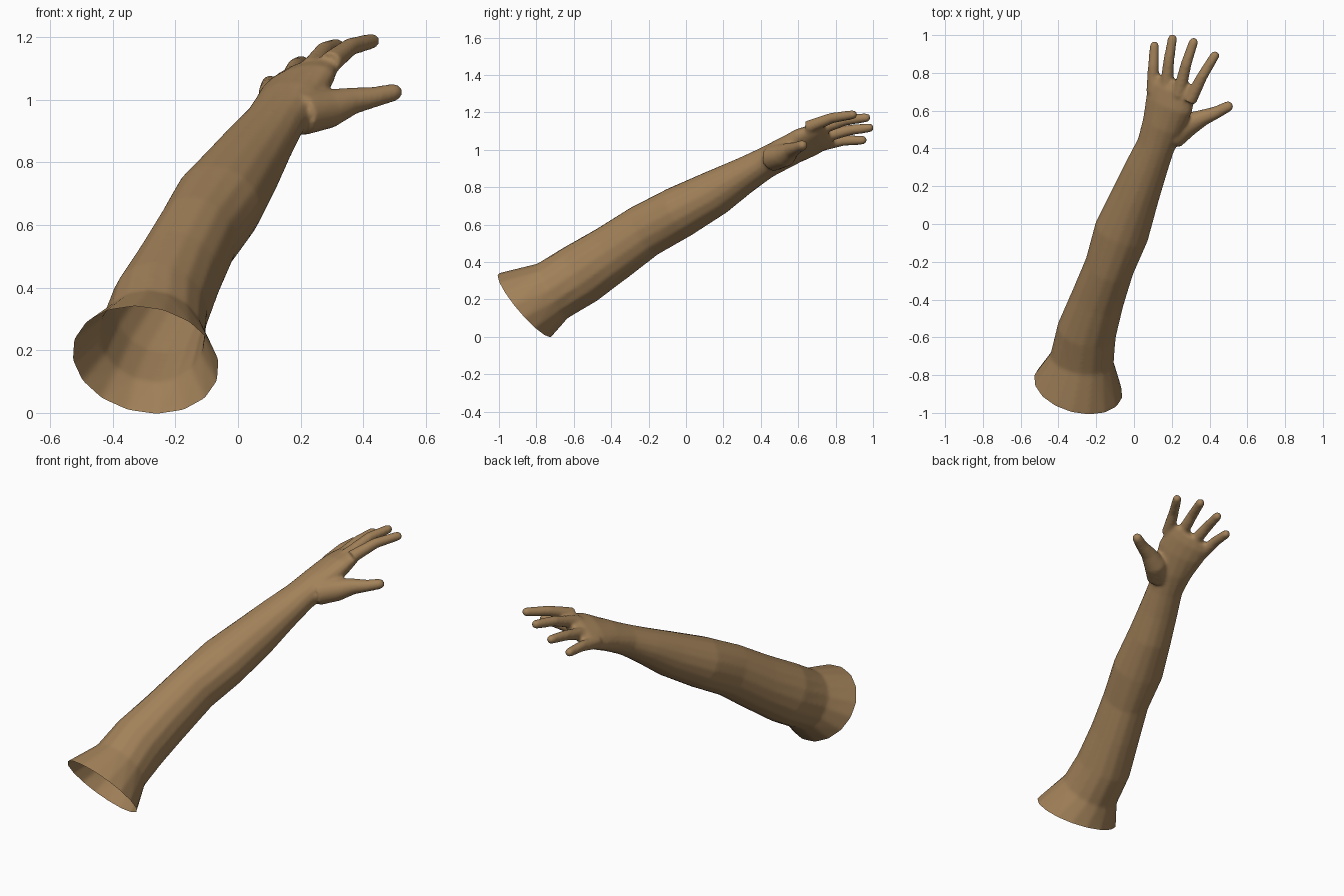
import bpy, bmesh, math
from mathutils import Vector

cube = bpy.data.objects.get("Cube")
if cube:
    bpy.data.objects.remove(cube, do_unlink=True)

SIDES = 16


def loft(bm, rows, first_dir=None):
    """Closed tube through rows of (x, y, z, half width, half thickness, roll)."""
    pts = [Vector(r[:3]) for r in rows]
    rings = []
    for i, (p, row) in enumerate(zip(pts, rows)):
        t = (pts[min(i + 1, len(pts) - 1)] - pts[max(i - 1, 0)]).normalized()
        if first_dir and i < 2:
            t = first_dir
        u = t.cross(Vector((0, 0, 1))).normalized()
        v = u.cross(t)
        roll = math.radians(row[5])
        side = u * math.cos(roll) + v * math.sin(roll)
        up = v * math.cos(roll) - u * math.sin(roll)
        ring = []
        for k in range(SIDES):
            a = 2 * math.pi * k / SIDES
            ring.append(bm.verts.new(p + side * row[3] * math.cos(a) + up * row[4] * math.sin(a)))
        rings.append(ring)
    for a, b in zip(rings, rings[1:]):
        for k in range(SIDES):
            n = (k + 1) % SIDES
            bm.faces.new((a[k], a[n], b[n], b[k]))
    bm.faces.new(rings[0][::-1])
    bm.faces.new(rings[-1])


def digit(bm, points, radii):
    """Round finger with a domed tip."""
    rows = [(*p, r, r, 0) for p, r in zip(points, radii)]
    tip, r = Vector(points[-1]), radii[-1]
    d = (tip - Vector(points[-2])).normalized()
    for along, scale in ((0.5, 0.87), (0.85, 0.53), (1.0, 0.15)):
        rows.append((*(tip + d * r * along), r * scale, r * scale, 0))
    loft(bm, rows)


bm = bmesh.new()

# Arm from the flared shoulder opening to the knuckles
rim = Vector((-0.295, -0.86, 0.17))
rim_dir = Vector((0.19, 0.74, 0.62)).normalized()
loft(bm, [
    (*(rim - rim_dir * 0.06), 0.262, 0.242, 0),
    (*rim, 0.24, 0.222, 0),
    (-0.275, -0.715, 0.245, 0.17, 0.168, 0),
    (-0.25, -0.565, 0.335, 0.158, 0.17, 0),
    (-0.19, -0.39, 0.45, 0.141, 0.157, 0),
    (-0.13, -0.225, 0.565, 0.132, 0.147, 0),
    (-0.065, -0.04, 0.665, 0.147, 0.142, 0),
    (0.01, 0.155, 0.77, 0.126, 0.124, 0),
    (0.065, 0.295, 0.855, 0.113, 0.1, 0),
    (0.115, 0.415, 0.925, 0.102, 0.084, 5),
    (0.155, 0.53, 0.985, 0.115, 0.078, 15),
    (0.187, 0.64, 1.04, 0.137, 0.066, 22),
    (0.203, 0.72, 1.072, 0.137, 0.048, 24),
    (0.21, 0.765, 1.085, 0.12, 0.026, 25),
], rim_dir)

# Four fingers: base, middle joint and tip
fingers = [
    ((0.1, 0.7, 1.022), (0.103, 0.84, 1.05), (0.108, 0.943, 1.052)),
    ((0.168, 0.7, 1.06), (0.185, 0.87, 1.105), (0.203, 0.98, 1.118)),
    ((0.235, 0.68, 1.1), (0.277, 0.85, 1.158), (0.315, 0.963, 1.172)),
    ((0.295, 0.65, 1.12), (0.36, 0.78, 1.17), (0.428, 0.892, 1.188)),
]
for path in fingers:
    digit(bm, path, (0.036, 0.029, 0.025))

# Thumb with its fleshy base
digit(bm, ((0.2, 0.46, 0.955), (0.29, 0.53, 0.972), (0.37, 0.565, 0.998),
           (0.44, 0.592, 1.01), (0.497, 0.622, 1.024)),
      (0.07, 0.063, 0.043, 0.033, 0.029))

bmesh.ops.recalc_face_normals(bm, faces=bm.faces)
mesh = bpy.data.meshes.new("arm")
bm.to_mesh(mesh)
bm.free()
arm = bpy.data.objects.new("arm", mesh)
bpy.context.scene.collection.objects.link(arm)

# Fuse the parts into one skin and soften the joins
remesh = arm.modifiers.new("fuse", 'REMESH')
remesh.mode = 'VOXEL'
remesh.voxel_size = 0.009
soften = arm.modifiers.new("soften", 'SMOOTH')
soften.factor = 0.5
soften.iterations = 8
depsgraph = bpy.context.evaluated_depsgraph_get()
skin = bpy.data.meshes.new_from_object(arm.evaluated_get(depsgraph))
arm.modifiers.clear()

# Slice the shoulder end open along the rim
bm = bmesh.new()
bm.from_mesh(skin)
bmesh.ops.bisect_plane(bm, geom=bm.verts[:] + bm.edges[:] + bm.faces[:],
                       plane_co=rim, plane_no=rim_dir, clear_inner=True)
for f in bm.faces:
    f.smooth = True
bm.to_mesh(skin)
bm.free()
skin.name = "arm_skin"
arm.data = skin

# Single brown skin colour
colour = (0.36, 0.22, 0.1, 1)
mat = bpy.data.materials.new("brown_skin")
mat.use_nodes = True
mat.diffuse_color = colour
bsdf = mat.node_tree.nodes["Principled BSDF"]
bsdf.inputs["Base Color"].default_value = colour
bsdf.inputs["Roughness"].default_value = 0.8
skin.materials.clear()
skin.materials.append(mat)
